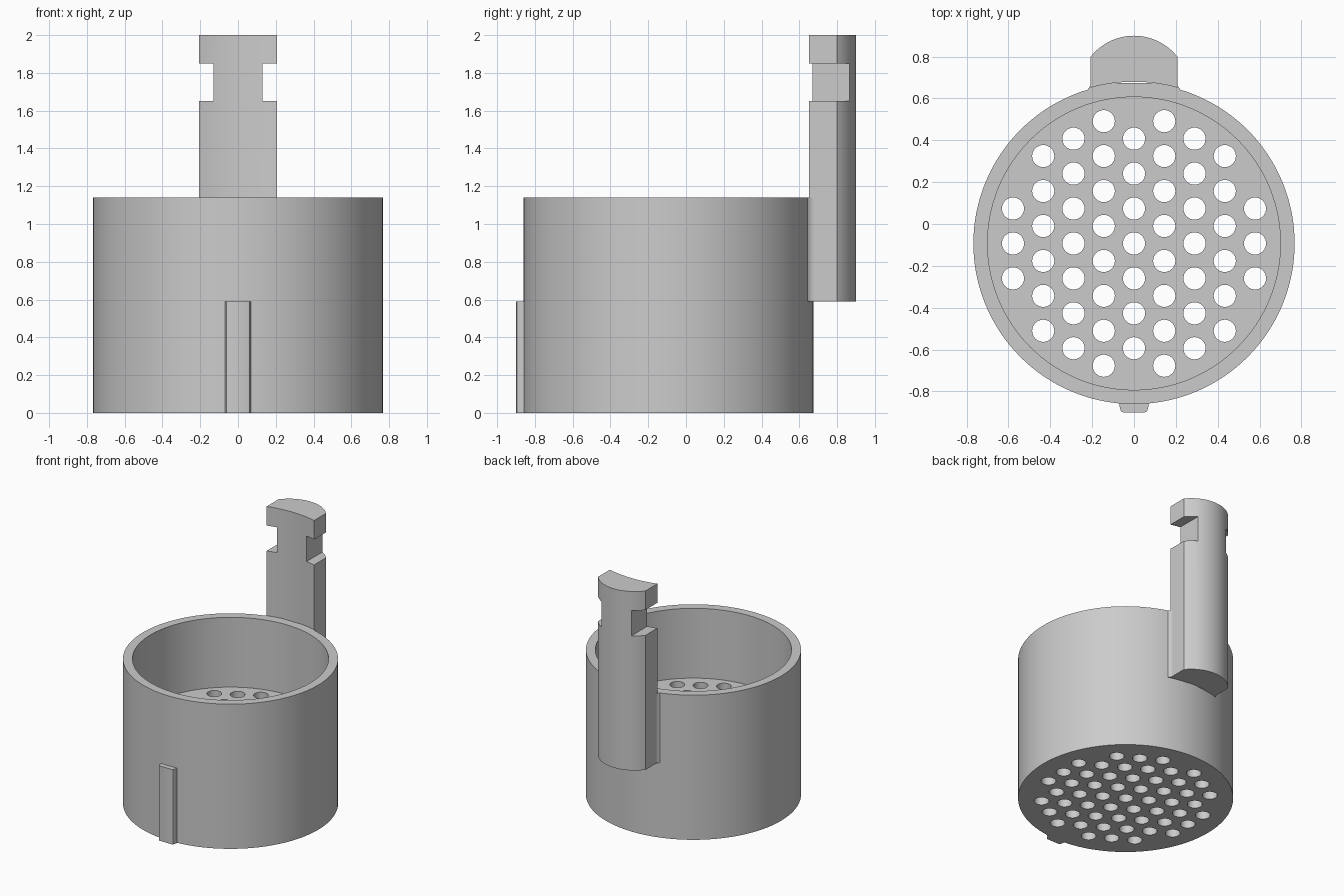
import bpy, bmesh, math
from mathutils import Matrix, Vector

if "Cube" in bpy.data.objects:
    bpy.data.objects.remove(bpy.data.objects["Cube"], do_unlink=True)

CY = -0.093          # cup axis in y
CUP_R, BORE_R = 0.768, 0.70
CUP_H, FLOOR_Z = 1.14, 0.59

grey = bpy.data.materials.new("plain_grey")
grey.use_nodes = True
grey.diffuse_color = (0.6, 0.6, 0.6, 1)
grey.node_tree.nodes["Principled BSDF"].inputs["Base Color"].default_value = (0.6, 0.6, 0.6, 1)


def finish(name, bm):
    bmesh.ops.recalc_face_normals(bm, faces=bm.faces)
    mesh = bpy.data.meshes.new(name)
    bm.to_mesh(mesh)
    bm.free()
    mesh.materials.append(grey)
    obj = bpy.data.objects.new(name, mesh)
    bpy.context.collection.objects.link(obj)
    return obj


def cylinders(name, centres, radius, z0, z1, sides):
    bm = bmesh.new()
    for x, y in centres:
        bmesh.ops.create_cone(bm, cap_ends=True, segments=sides, radius1=radius,
                              radius2=radius, depth=z1 - z0,
                              matrix=Matrix.Translation((x, y, (z0 + z1) / 2)))
    return finish(name, bm)


def prism(name, outline, z0, z1):
    bm = bmesh.new()
    face = bm.faces.new([bm.verts.new((x, y, z0)) for x, y in outline])
    ret = bmesh.ops.extrude_face_region(bm, geom=[face])
    top = [v for v in ret["geom"] if isinstance(v, bmesh.types.BMVert)]
    bmesh.ops.translate(bm, verts=top, vec=Vector((0, 0, z1 - z0)))
    return finish(name, bm)


def arc(cy, radius, half_width, steps):
    """Points on the +y side of a circle, from -half_width to +half_width."""
    a = math.asin(half_width / radius)
    angles = [a * (2 * i / steps - 1) for i in range(steps + 1)]
    return [(radius * math.sin(t), cy + radius * math.cos(t)) for t in angles]


def activate(obj):
    bpy.ops.object.select_all(action='DESELECT')
    obj.select_set(True)
    bpy.context.view_layer.objects.active = obj


def cut(obj, cutter):
    cutter.hide_render = True
    mod = obj.modifiers.new("cut", 'BOOLEAN')
    mod.operation, mod.solver, mod.object = 'DIFFERENCE', 'EXACT', cutter
    activate(obj)
    bpy.ops.object.modifier_apply(modifier=mod.name)
    bpy.data.objects.remove(cutter, do_unlink=True)


def smooth(obj):
    activate(obj)
    bpy.ops.object.shade_smooth_by_angle(angle=math.radians(30))


# Cup with a thick perforated floor
cup = cylinders("cup", [(0, CY)], CUP_R, 0, CUP_H, 128)
cut(cup, cylinders("bore_cutter", [(0, CY)], BORE_R, FLOOR_Z, CUP_H + 0.1, 128))
pitch = 0.167
holes = []
for col in range(-4, 5):
    for row in range(-5, 6):
        x = col * pitch * math.sqrt(3) / 2
        y = (row + 0.5 * (col % 2)) * pitch
        if math.hypot(x, y) < 0.62:
            holes.append((x, CY + y))
cut(cup, cylinders("hole_cutter", holes, 0.053, -0.1, FLOOR_Z + 0.1, 32))

# Upright handle: concave inside, rounded outside
HW = 0.207
outer = arc(0.636, 0.264, HW, 24)
inner = arc(CY, 0.773, HW, 16)
handle = prism("handle", inner + outer[::-1], FLOOR_Z, 2.0)
for side in (-1, 1):
    a, b = side * 0.13, side * 0.4
    cut(handle, prism("notch_cutter", [(a, 0.5), (b, 0.5), (b, 1.0), (a, 1.0)], 1.65, 1.85))

# Filleted root joining the handle to the cup
fillet = [(0.215, 0.652), (0.209, 0.66), (HW, 0.675)]
root = prism("handle_root",
             arc(CY, 0.764, 0.226, 16) + fillet
             + [(-x, y) for x, y in fillet[::-1]], FLOOR_Z, CUP_H)

# Locating key at the front
half = [(0.070, -0.84), (0.070, -0.866), (0.066, -0.885), (0.061, -0.896), (0.053, -0.90)]
key = prism("front_key", half + [(-x, y) for x, y in half[::-1]], 0, FLOOR_Z)

for part in (cup, handle, root, key):
    smooth(part)
